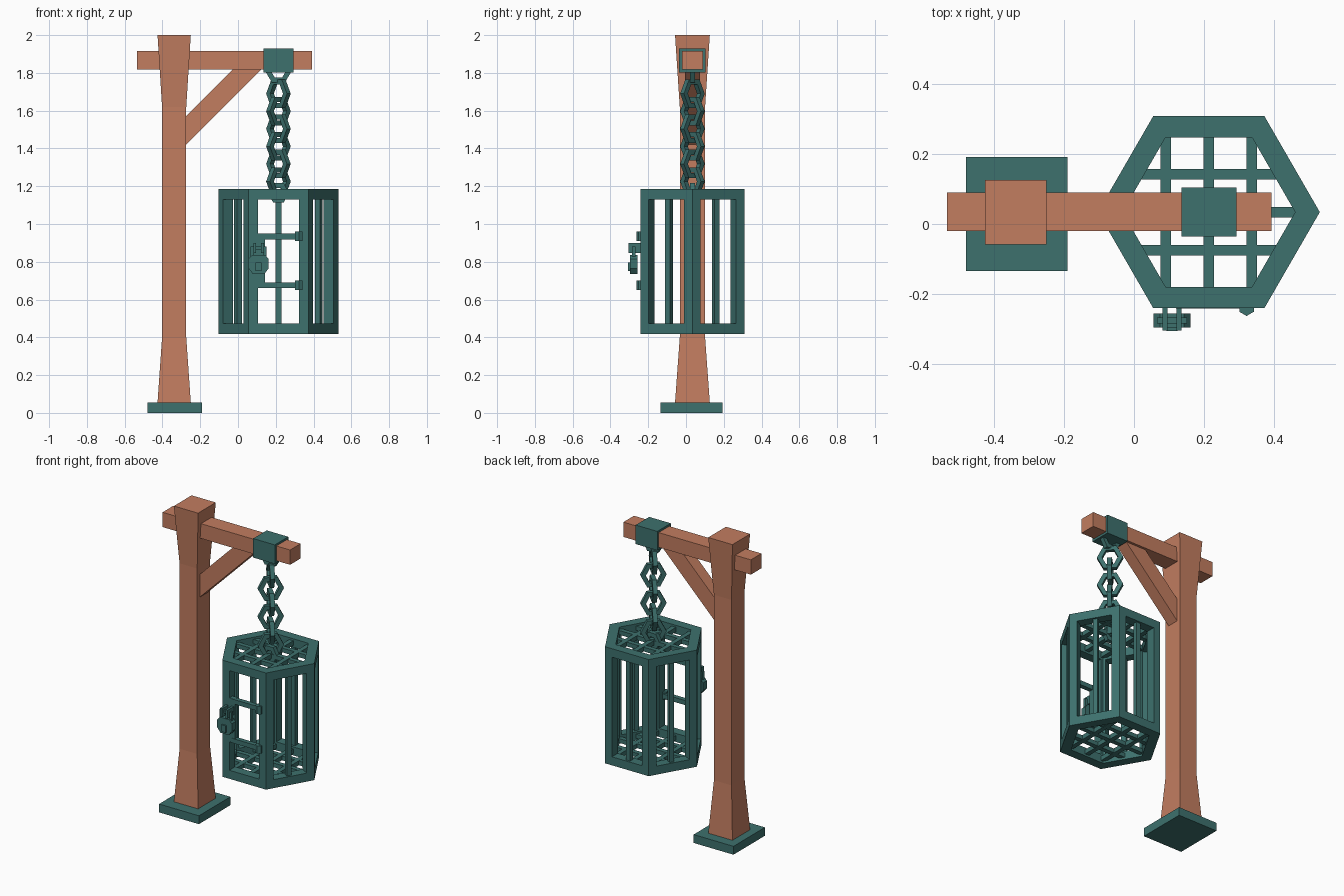
import bpy, bmesh, math
from mathutils import Matrix, Vector

if "Cube" in bpy.data.objects:
    bpy.data.objects.remove(bpy.data.objects["Cube"])


def material(name, rgb):
    m = bpy.data.materials.new(name)
    m.diffuse_color = (*rgb, 1)
    m.use_nodes = True
    m.node_tree.nodes["Principled BSDF"].inputs["Base Color"].default_value = m.diffuse_color
    return m


WOOD = material("orange_wood", (0.54, 0.205, 0.117))
IRON = material("teal_iron", (0.047, 0.165, 0.155))


def finish(name, bm, mat):
    bmesh.ops.recalc_face_normals(bm, faces=bm.faces)
    me = bpy.data.meshes.new(name)
    bm.to_mesh(me)
    bm.free()
    me.materials.append(mat)
    ob = bpy.data.objects.new(name, me)
    bpy.context.collection.objects.link(ob)
    return ob


def add_box(bm, c, s, m=Matrix()):
    bmesh.ops.create_cube(bm, size=1, matrix=m @ Matrix.Translation(c) @ Matrix.Diagonal((*s, 1)))


def span_box(name, lo, hi, mat):
    lo, hi = Vector(lo), Vector(hi)
    bm = bmesh.new()
    add_box(bm, (lo + hi) / 2, hi - lo)
    return finish(name, bm, mat)


def add_loft(bm, loops):
    """Skin closed loops one after another and cap both ends."""
    rows = [[bm.verts.new(p) for p in loop] for loop in loops]
    n = len(rows[0])
    for a, b in zip(rows, rows[1:]):
        for i in range(n):
            bm.faces.new((a[i], a[(i + 1) % n], b[(i + 1) % n], b[i]))
    bm.faces.new(rows[0])
    bm.faces.new(rows[-1])


def add_ring(bm, outer, inner, t, m):
    """Flat polygon ring in local xy, thickness t along local z."""
    n = len(outer)
    v = [[bm.verts.new(m @ Vector((x, y, z))) for x, y in pts]
         for pts, z in ((outer, -t / 2), (outer, t / 2), (inner, t / 2), (inner, -t / 2))]
    for k in range(4):
        a, b = v[k], v[(k + 1) % 4]
        for i in range(n):
            bm.faces.new((a[i], a[(i + 1) % n], b[(i + 1) % n], b[i]))


def hexagon(rx, ry=None):
    ry = rx if ry is None else ry
    return [(rx * math.cos(i * math.pi / 3), ry * math.sin(i * math.pi / 3)) for i in range(6)]


# Ground plate and flared post
CY = 0.034
span_box("base_plate", (-0.48, -0.135, 0), (-0.19, 0.192, 0.055), IRON)
bm = bmesh.new()
add_loft(bm, [[(-0.338 + sx * hx, CY + sy * hy, z) for sx, sy in ((-1, -1), (1, -1), (1, 1), (-1, 1))]
              for z, hx, hy in ((0.055, 0.088, 0.092), (0.4, 0.064, 0.067), (1.62, 0.064, 0.067), (2, 0.088, 0.092))])
finish("post", bm, WOOD)

# Cross beam, diagonal brace and iron collar
span_box("beam", (-0.535, -0.02, 1.818), (0.393, 0.09, 1.915), WOOD)
brace = ((-0.28, 1.415), (0.13, 1.825), (-0.02, 1.825), (-0.28, 1.565))
bm = bmesh.new()
add_loft(bm, [[(x, y, z) for x, z in brace] for y in (-0.006, 0.074)])
finish("brace", bm, WOOD)
CX = 0.214
span_box("beam_collar", (0.136, -0.036, 1.803), (0.293, 0.104, 1.928), IRON)


# Chain of hexagonal links, alternately turned
def link(name, z, turn, rx=0.078, ry=0.087):
    bm = bmesh.new()
    m = (Matrix.Translation((CX, CY, z)) @ Matrix.Rotation(math.radians(turn), 4, 'Z')
         @ Matrix.Rotation(math.pi / 2, 4, 'X'))
    add_ring(bm, hexagon(rx, ry), hexagon(rx - 0.03, ry - 0.031), 0.028, m)
    finish(name, bm, IRON)


link("collar_eye", 1.81, 0, 0.07, 0.07)
for i in range(6):
    link(f"chain_link_{i + 1}", 1.69 - 0.093 * i, 45 if i % 2 else -45)
link("cage_eye", 1.165, 0, 0.055, 0.06)

# Cage: top and bottom hexagonal rails
R, RI, Z0, Z1, RAIL = 0.3175, 0.247, 0.418, 1.185, 0.056
for name, z in (("cage_bottom_rail", Z0 + RAIL / 2), ("cage_top_rail", Z1 - RAIL / 2)):
    bm = bmesh.new()
    add_ring(bm, hexagon(R), hexagon(RI), RAIL, Matrix.Translation((CX, CY, z)))
    finish(name, bm, IRON)

# Corner posts, each wrapping a corner of the hexagon
bm = bmesh.new()
d, depth = 0.05, 0.061
a1, a2 = math.radians(120), math.radians(240)
for k in range(6):
    V = Vector((R, 0))
    ea, eb = Vector((math.cos(a1), math.sin(a1))), Vector((math.cos(a2), math.sin(a2)))
    na = -Vector((math.cos(math.pi / 6), math.sin(math.pi / 6)))
    nb = Vector((na.x, -na.y))
    poly = [V, V + ea * d, V + ea * d + na * depth, Vector((RI, 0)), V + eb * d + nb * depth, V + eb * d]
    m = Matrix.Translation((CX, CY, 0)) @ Matrix.Rotation(k * math.pi / 3, 4, 'Z')
    add_loft(bm, [[m @ Vector((p.x, p.y, z)) for p in poly] for z in (Z0 + RAIL, Z1 - RAIL)])
finish("cage_corner_posts", bm, IRON)

# One upright bar in the middle of every side except the front door
bm = bmesh.new()
for k in range(6):
    if k != 4:
        m = Matrix.Translation((CX, CY, 0)) @ Matrix.Rotation(math.radians(30 + 60 * k), 4, 'Z')
        add_box(bm, (0.247, 0, (Z0 + Z1) / 2), (0.03, 0.03, Z1 - Z0 - 0.08), m)
finish("cage_upright_bars", bm, IRON)

# Roof and floor grids
for name, z in (("cage_floor_grid", Z0 + RAIL / 2), ("cage_roof_grid", Z1 - RAIL / 2)):
    bm = bmesh.new()
    for i in (-1, 0, 1):
        add_box(bm, (CX + i * 0.123, CY, z), (0.03, 0.45, 0.03))
        add_box(bm, (CX, CY + i * 0.109, z), (2 * (0.265 - abs(i) * 0.063), 0.03, 0.028))
    finish(name, bm, IRON)

# Door: latch stile, two cross straps and hinge barrels
FY = CY - 0.275
bm = bmesh.new()
add_box(bm, (0.125, FY + 0.018, 0.805), (0.038, 0.032, 0.29))
for z in (0.934, 0.675):
    add_box(bm, (0.22, FY + 0.014, z), (0.2, 0.03, 0.03))
finish("door_straps", bm, IRON)
bm = bmesh.new()
for z in (0.934, 0.675):
    add_loft(bm, [[(0.322 + y, FY + 0.002 - x, z + h) for x, y in hexagon(0.024)] for h in (-0.025, 0.025)])
finish("door_hinges", bm, IRON)

# Padlock body, keyhole plate, shackle and hasp
LX, LY = 0.109, -0.276
body = ((-0.03, 0.735), (0.03, 0.735), (0.053, 0.765), (0.053, 0.815), (0.034, 0.837),
        (-0.034, 0.837), (-0.053, 0.815), (-0.053, 0.765))
bm = bmesh.new()
add_loft(bm, [[(LX + x, y, z) for x, z in body] for y in (LY - 0.02, LY + 0.02)])
finish("padlock_body", bm, IRON)
span_box("padlock_keyhole_plate", (LX - 0.016, LY - 0.03, 0.75), (LX + 0.016, LY - 0.018, 0.795), IRON)
bm = bmesh.new()
for s in (-1, 1):
    add_box(bm, (LX + s * 0.035, LY, 0.852), (0.016, 0.018, 0.05))
add_box(bm, (LX, LY, 0.873), (0.086, 0.018, 0.017))
finish("padlock_shackle", bm, IRON)
bm = bmesh.new()
for s in (-1, 1):
    add_box(bm, (LX + s * 0.02, -0.27, 0.873), (0.015, 0.07, 0.055))
finish("hasp_plates", bm, IRON)
